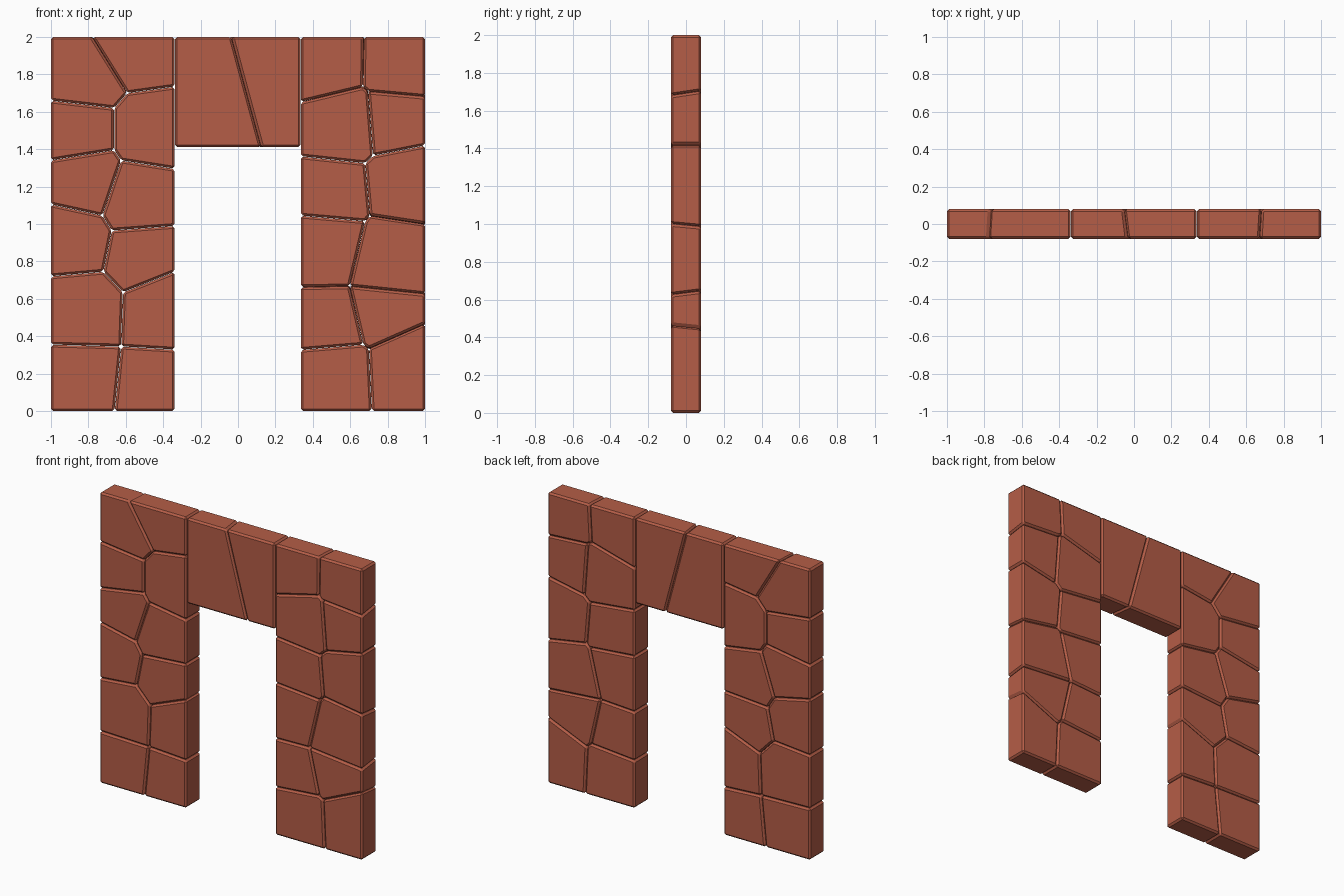
import bpy, bmesh

if "Cube" in bpy.data.objects:
    bpy.data.objects.remove(bpy.data.objects["Cube"])

DEPTH = 0.08      # half thickness of the wall
BEVEL = 0.012     # chamfer around each stone
GAP = 0.001       # half of the joint width

mat = bpy.data.materials.new("terracotta stone")
mat.diffuse_color = (0.46, 0.11, 0.063, 1)
mat.use_nodes = True
mat.node_tree.nodes["Principled BSDF"].inputs["Base Color"].default_value = mat.diffuse_color


def area(p):
    return sum(a[0] * b[1] - b[0] * a[1] for a, b in zip(p, p[1:] + p[:1]))


def stone(name, pts):
    """Chamfered block. Points are (x, z, dx, dz); dx, dz slant the joint to the back."""
    if area(pts) < 0:
        pts = pts[::-1]
    cx = sum(p[0] for p in pts) / len(pts)
    cz = sum(p[1] for p in pts) / len(pts)
    wx = max(p[0] for p in pts) - min(p[0] for p in pts)
    s = 1 - 2 * GAP / wx
    bm = bmesh.new()
    front, back = [], []
    for x, z, dx, dz in pts:
        sx = x if abs(x) == 1 else cx + (x - cx) * s
        sz = z if z in (0, 2) else cz + (z - cz) * s
        front.append(bm.verts.new((sx, -DEPTH, sz)))
        back.append(bm.verts.new((sx + dx, DEPTH, sz + dz)))
    bm.faces.new(front)
    bm.faces.new(back[::-1])
    n = len(pts)
    for i in range(n):
        j = (i + 1) % n
        bm.faces.new((front[j], front[i], back[i], back[j]))
    bmesh.ops.recalc_face_normals(bm, faces=bm.faces)
    bmesh.ops.bevel(bm, geom=list(bm.edges), offset=BEVEL, segments=1,
                    profile=0.5, affect='EDGES', clamp_overlap=True)
    me = bpy.data.meshes.new(name)
    bm.to_mesh(me)
    bm.free()
    me.materials.append(mat)
    bpy.context.collection.objects.link(bpy.data.objects.new(name, me))


def column(name, x, seam, joints):
    """Stones between a straight side at x and a crooked central seam.
    joints: (z on the side, seam point index, slant)."""
    top = len(seam) - 1
    rows = [(0, 0, 0)] + joints + [(2, top, 0)]
    for k, (lo, hi) in enumerate(zip(rows, rows[1:])):
        pts = [(x, hi[0], 0, hi[2]), (x, lo[0], 0, lo[2])]
        pts += seam[lo[1]:hi[1] + 1]
        stone(f"{name}_stone_{k + 1}", pts)


# Left pillar
left_seam = [(-0.66, 0, 0, 0), (-0.625, 0.345, 0, 0), (-0.615, 0.635, 0, 0),
             (-0.72, 0.745, 0, 0), (-0.675, 0.965, 0, 0), (-0.725, 1.045, 0, 0),
             (-0.625, 1.34, 0, 0), (-0.662, 1.395, 0, 0), (-0.662, 1.62, 0, 0),
             (-0.592, 1.7, 0, 0), (-0.78, 2, 0.01, 0)]
column("left_pillar_outer", -1, left_seam,
       [(0.355, 1, 0), (0.72, 3, 0), (1.105, 5, 0), (1.34, 7, 0), (1.66, 8, 0)])
column("left_pillar_inner", -0.338, left_seam,
       [(0.328, 1, 0), (0.745, 2, 0), (0.99, 4, 0), (1.295, 6, 0), (1.735, 9, 0)])

# Right pillar
right_seam = [(0.715, 0, 0, 0), (0.7, 0.335, 0, -0.01), (0.67, 0.355, 0, 0),
              (0.597, 0.667, 0, 0.01), (0.68, 1.015, 0, 0), (0.705, 1.045, 0, -0.01),
              (0.68, 1.325, 0, 0), (0.722, 1.365, 0, 0), (0.695, 1.708, 0, 0.015),
              (0.668, 1.732, 0, 0.01), (0.672, 2, 0.01, 0)]
column("right_pillar_outer", 1, right_seam,
       [(0.468, 1, -0.016), (0.625, 3, 0.02), (1.0, 5, -0.015), (1.42, 7, 0),
        (1.68, 8, 0.024)])
column("right_pillar_inner", 0.335, right_seam,
       [(0.327, 2, 0), (0.662, 3, 0), (1.045, 4, 0), (1.362, 6, 0), (1.652, 9, 0)])

# Lintel: two blocks split by a sloping joint
split = [(0.125, 1.41, -0.02, 0), (-0.035, 2, -0.02, 0)]
stone("lintel_left_stone", [(-0.338, 1.41, 0, 0)] + split + [(-0.338, 2, 0, 0)])
stone("lintel_right_stone", [(0.335, 2, 0, 0)] + split[::-1] + [(0.335, 1.41, 0, 0)])
